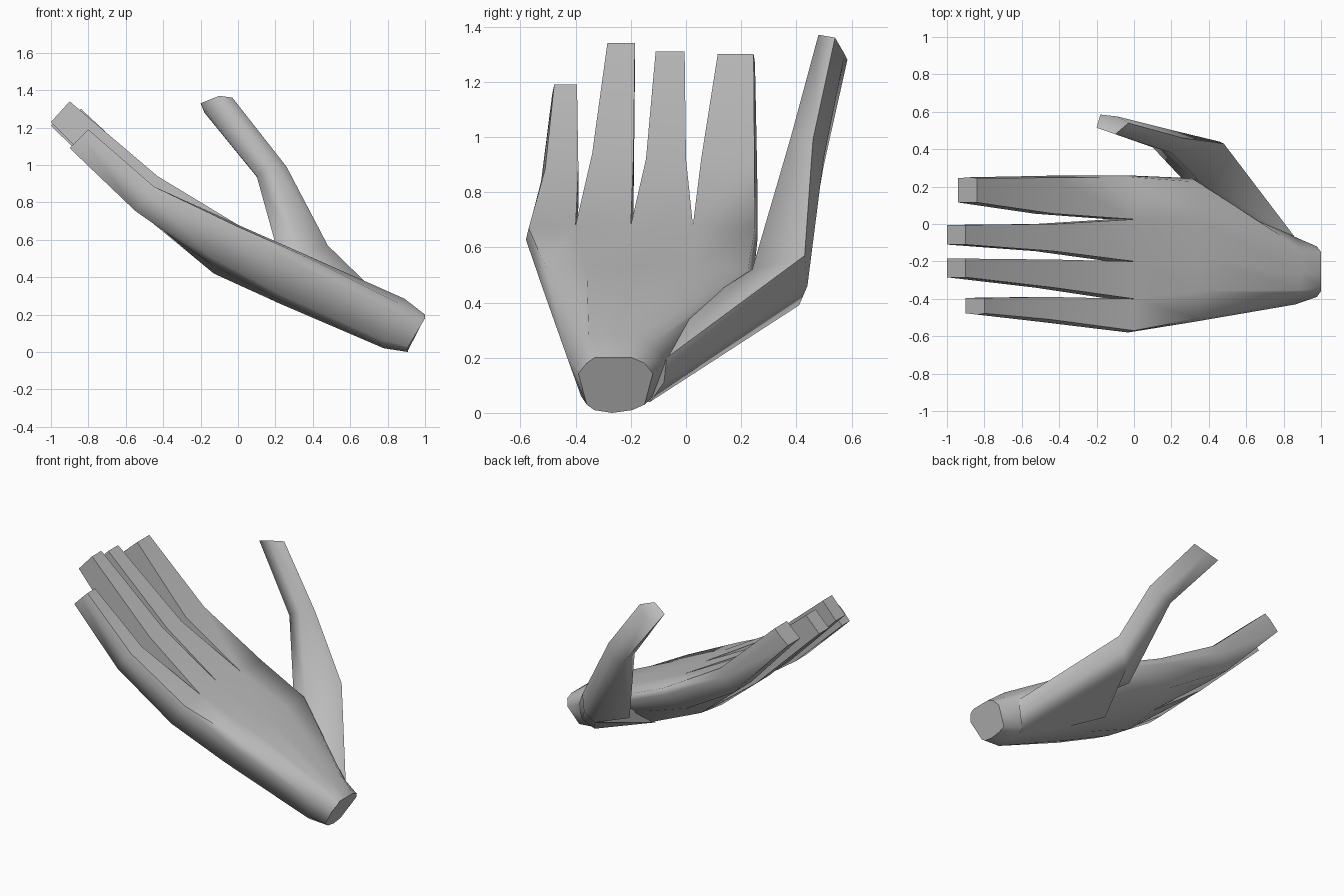
import bpy, bmesh, math
from mathutils import Vector

old = bpy.data.objects.get("Cube")
if old:
    bpy.data.objects.remove(old, do_unlink=True)

grey = bpy.data.materials.new("plain_grey")
grey.use_nodes = True
colour = (0.5, 0.5, 0.5, 1)
grey.diffuse_color = colour
grey.node_tree.nodes["Principled BSDF"].inputs["Base Color"].default_value = colour


def add_loft(bm, rings, caps=(0, -1)):
    """Skin matching rings of points and cap the listed ends."""
    loops = [[bm.verts.new(p) for p in ring] for ring in rings]
    n = len(loops[0])
    for a, b in zip(loops, loops[1:]):
        for i in range(n):
            j = (i + 1) % n
            bm.faces.new((a[i], a[j], b[j], b[i]))
    for end in caps:
        bm.faces.new(loops[end])


def finish(bm, name, angle):
    """Weld touching parts into one object and shade it."""
    bmesh.ops.remove_doubles(bm, verts=bm.verts, dist=0.0005)
    bmesh.ops.recalc_face_normals(bm, faces=bm.faces)
    mesh = bpy.data.meshes.new(name)
    bm.to_mesh(mesh)
    bm.free()
    mesh.materials.append(grey)
    obj = bpy.data.objects.new(name, mesh)
    bpy.context.collection.objects.link(obj)
    bpy.ops.object.select_all(action="DESELECT")
    obj.select_set(True)
    bpy.context.view_layer.objects.active = obj
    bpy.ops.object.shade_smooth_by_angle(angle=math.radians(angle))


# Palm: rows of five points above and below with a rounded edge on each side
KNUCKLES = (-0.58, -0.40, -0.20, 0.025, 0.26)


def palm_ring(top, bottom, y0, y1, inset, low_insets, drop, lifts):
    span = KNUCKLES[-1] - KNUCKLES[0]
    ys = [y0 + (k - KNUCKLES[0]) / span * (y1 - y0) for k in KNUCKLES]
    insets = {0: (inset, low_insets[0]), 4: (-inset, -low_insets[1])}
    above, below = [], []
    for i, y in enumerate(ys):
        hi, lo = insets.get(i, (0, 0))
        above.append(Vector((top[0], y + hi, top[1] - (drop if i in insets else 0))))
        below.append(Vector((bottom[0], y + lo, bottom[1] + lifts[i])))
    edges = []
    for i in insets:
        mid = above[i].lerp(below[i], 0.25)
        mid.y = ys[i]
        edges.append(mid)
    return above, below, edges


sections = [
    palm_ring((1.00, 0.20), (0.91, 0.00), -0.39, -0.12, 0.03, (0.03, 0.03), 0.02, (0.03, 0.01, 0, 0.01, 0.03)),
    palm_ring((0.89, 0.285), (0.78, 0.02), -0.43, -0.07, 0.06, (0.05, 0.05), 0.04, (0.04, 0.01, 0, 0.01, 0.04)),
    palm_ring((0.34, 0.53), (0.22, 0.26), -0.525, 0.245, 0.02, (0.06, 0.08), 0.01, (0.05, 0.02, 0, 0.04, 0.16)),
    palm_ring((0.00, 0.68), (-0.13, 0.42), -0.58, 0.26, 0.01, (0.05, 0.08), 0.01, (0.08, 0.04, 0, 0.03, 0.12)),
]
hand = bmesh.new()
add_loft(hand, [a + [e[1]] + b[::-1] + [e[0]] for a, b, e in sections], caps=(0,))

# Fingers: grow from neighbouring knuckle points, bend once and end square
above, below, edges = sections[-1]


def finger_ring(x, z, y0, y1, drop, bulge0, bulge1):
    tl, tr = Vector((x, y0 + bulge0, z)), Vector((x, y1 - bulge1, z))
    fall = Vector((-0.10, 0, -drop))
    bl, br = tl + fall, tr + fall
    ml, mr = tl.lerp(bl, 0.35), tr.lerp(br, 0.35)
    ml.y, mr.y = y0, y1
    return [tl, tr, mr, br, bl, ml]


fingers = [
    # bend and tip, each as (x, z, y0, y1, depth), from little finger to index
    ((-0.45, 0.885, -0.525, -0.39, 0.13), (-0.80, 1.19, -0.485, -0.395, 0.10)),
    ((-0.43, 0.94, -0.34, -0.19, 0.18), (-0.90, 1.34, -0.285, -0.185, 0.11)),
    ((-0.43, 0.92, -0.145, 0.00, 0.17), (-0.90, 1.31, -0.11, -0.005, 0.10)),
    ((-0.43, 0.92, 0.055, 0.258, 0.14), (-0.84, 1.30, 0.115, 0.25, 0.09)),
]
for i, (bend, tip) in enumerate(fingers):
    left = edges[0] if i == 0 else above[i].lerp(below[i], 0.35)
    right = edges[1] if i == 3 else above[i + 1].lerp(below[i + 1], 0.35)
    base = [above[i], above[i + 1], right, below[i + 1], below[i], left]
    b0, b1 = 0.015 * (i == 0), 0.01 * (i == 3)
    add_loft(hand, [base, finger_ring(*bend, b0, b1), finger_ring(*tip, b0 / 2, b1 / 2)], caps=(-1,))
finish(hand, "palm_and_fingers", 70)

# Thumb: fleshy base leaving the wrist, then two straight joints
thumb = bmesh.new()
add_loft(thumb, [
    [(0.85, -0.15, 0.27), (0.70, -0.20, 0.15), (0.78, -0.13, 0.04), (0.84, -0.08, 0.11), (0.86, -0.07, 0.20)],
    [(0.34, 0.24, 0.52), (0.25, 0.25, 0.40), (0.40, 0.41, 0.39), (0.46, 0.44, 0.46), (0.48, 0.43, 0.57)],
    [(0.20, 0.38, 1.00), (0.10, 0.41, 0.94), (0.13, 0.50, 0.90), (0.21, 0.50, 0.93), (0.26, 0.46, 0.99)],
    [(-0.10, 0.48, 1.37), (-0.20, 0.515, 1.33), (-0.18, 0.585, 1.28), (-0.09, 0.575, 1.30), (-0.03, 0.54, 1.36)],
])
finish(thumb, "thumb", 75)

# Web filling the underside between thumb base and palm
web = bmesh.new()
add_loft(web, [
    [(0.83, -0.15, 0.24), (0.78, -0.13, 0.04), (0.76, -0.25, 0.03)],
    [(0.33, 0.235, 0.51), (0.40, 0.41, 0.39), (0.23, 0.00, 0.28)],
])
finish(web, "thumb_web", 40)
